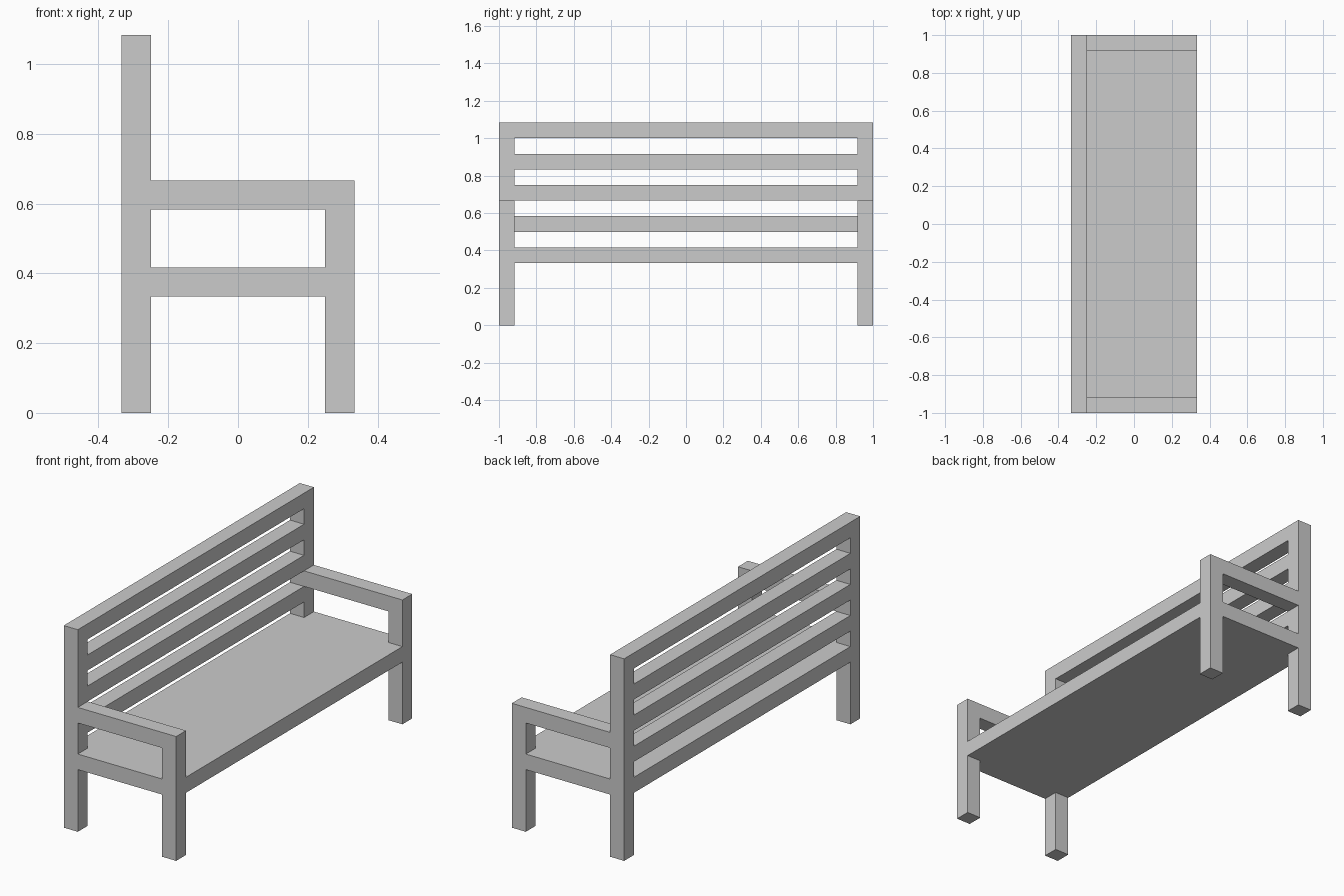
import bpy

old = bpy.data.objects.get("Cube")
if old:
    bpy.data.objects.remove(old, do_unlink=True)

U = 1 / 12              # thickness of every timber
DEPTH, LENGTH, HEIGHT = 4 * U, 1.0, 13 * U   # half depth, half length, full height

grey = bpy.data.materials.new("light_grey")
grey.use_nodes = True
colour = (0.6, 0.6, 0.6, 1)
grey.diffuse_color = colour
grey.node_tree.nodes["Principled BSDF"].inputs["Base Color"].default_value = colour


def box(name, low, high):
    """Flat-shaded box between two opposite corners."""
    centre = [(a + b) / 2 for a, b in zip(low, high)]
    bpy.ops.mesh.primitive_cube_add(size=1, location=centre)
    ob = bpy.context.object
    ob.name = name
    ob.scale = [b - a for a, b in zip(low, high)]
    bpy.ops.object.transform_apply(location=False, rotation=False, scale=True)
    ob.data.materials.append(grey)
    return ob


inner = LENGTH - U
back = -DEPTH + U       # inner face of the backrest
front = DEPTH - U       # inner face of the arm posts

# Seat slab between the two end frames
box("seat", (-DEPTH, -inner, 4 * U), (DEPTH, inner, 5 * U))

# Backrest slats, evenly spaced up to the top rail
for i in range(4):
    z = (6 + 2 * i) * U
    box(f"back_slat_{i + 1}", (-DEPTH, -inner, z), (back, inner, z + U))

# End frames: posts, seat rail and armrest on each side
for side, y in (("near", -LENGTH), ("far", inner)):
    box(f"back_post_{side}", (-DEPTH, y, 0), (back, y + U, HEIGHT))
    box(f"front_post_{side}", (front, y, 0), (DEPTH, y + U, 7 * U))
    box(f"seat_rail_{side}", (back, y, 4 * U), (front, y + U, 5 * U))
    box(f"armrest_{side}", (back, y, 7 * U), (DEPTH, y + U, 8 * U))
